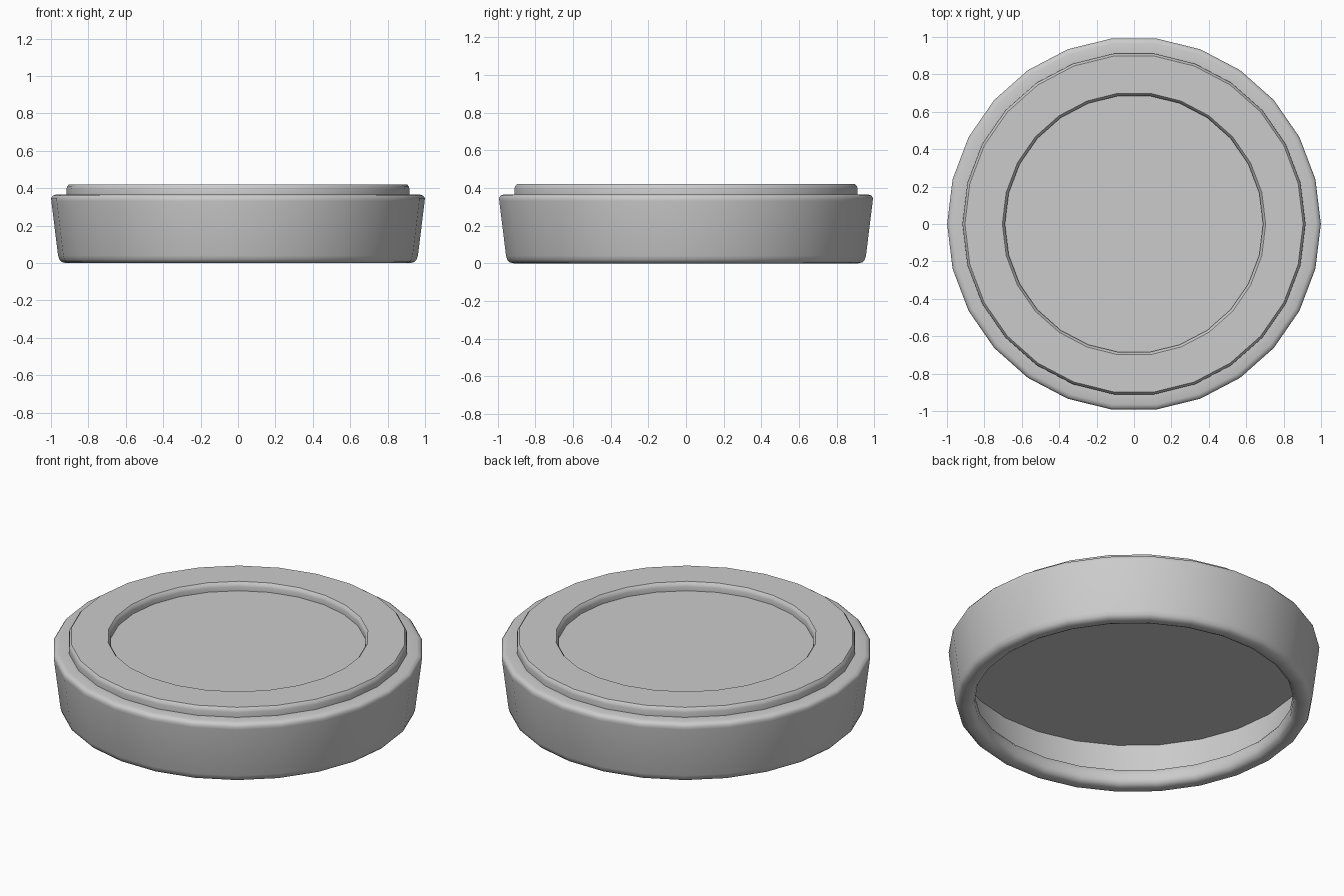
import bpy, bmesh, math

if "Cube" in bpy.data.objects:
    bpy.data.objects.remove(bpy.data.objects["Cube"])

SIDES = 26

# Half section (radius, height): recess floor, top ring, ledge, skirt, lip, hollow underside
profile = [
    (0.69, 0.37), (0.69, 0.395), (0.694, 0.408), (0.704, 0.42),  # recess wall
    (0.904, 0.42), (0.914, 0.408), (0.917, 0.395), (0.917, 0.366),  # raised ring
    (0.972, 0.366), (0.99, 0.36), (0.999, 0.347), (0.998, 0.33),  # rounded shoulder
    (0.962, 0.04), (0.955, 0.018), (0.942, 0.005), (0.922, 0.0),  # tapered skirt
    (0.892, 0.0), (0.872, 0.01), (0.861, 0.03),                  # rounded lip
    (0.861, 0.08), (0.875, 0.1), (0.925, 0.105),                 # top of the rolled lip
    (0.95, 0.298),                                               # thin inner wall
]


def lathe(name, points, sides):
    """Revolve a profile about z and close both ends with flat discs."""
    bm = bmesh.new()
    rings = []
    for r, z in points:
        rings.append([bm.verts.new((r * math.cos(math.tau * i / sides),
                                    r * math.sin(math.tau * i / sides), z))
                      for i in range(sides)])
    for a, b in zip(rings, rings[1:]):
        for i in range(sides):
            j = (i + 1) % sides
            bm.faces.new((a[i], b[i], b[j], a[j]))
    bm.faces.new(rings[0])
    bm.faces.new(rings[-1][::-1])
    bmesh.ops.recalc_face_normals(bm, faces=bm.faces)
    mesh = bpy.data.meshes.new(name)
    bm.to_mesh(mesh)
    bm.free()
    obj = bpy.data.objects.new(name, mesh)
    bpy.context.collection.objects.link(obj)
    return obj


# Jar lid
lid = lathe("jar_lid", profile, SIDES)
bpy.context.view_layer.objects.active = lid
lid.select_set(True)
bpy.ops.object.shade_smooth_by_angle(angle=math.radians(48))
